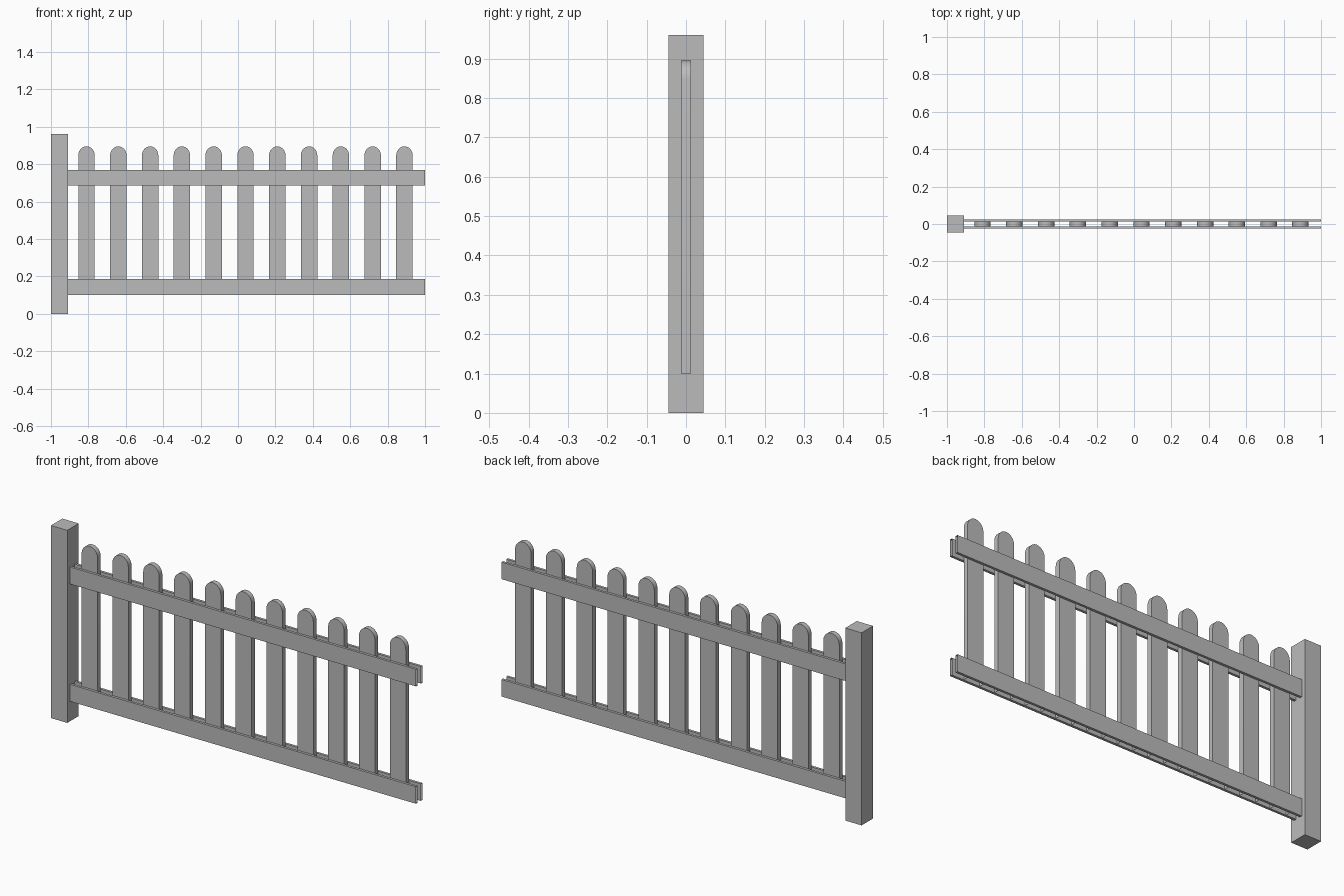
import bpy
import bmesh
import math

cube = bpy.data.objects.get("Cube")
if cube:
    bpy.data.objects.remove(cube, do_unlink=True)

# Single grey paint
GREY = (0.5, 0.5, 0.5, 1.0)
paint = bpy.data.materials.new("grey_paint")
paint.use_nodes = True
paint.diffuse_color = GREY
paint.node_tree.nodes["Principled BSDF"].inputs["Base Color"].default_value = GREY


def prism(name, profile, y0, y1, open_side=None):
    """Extrude an x-z profile along y; drop faces that open_side selects."""
    bm = bmesh.new()
    face = bm.faces.new([bm.verts.new((x, y0, z)) for x, z in profile])
    grown = bmesh.ops.extrude_face_region(bm, geom=[face])
    new_verts = [g for g in grown["geom"] if isinstance(g, bmesh.types.BMVert)]
    bmesh.ops.translate(bm, verts=new_verts, vec=(0, y1 - y0, 0))
    bmesh.ops.recalc_face_normals(bm, faces=bm.faces)
    if open_side:
        hidden = [f for f in bm.faces if open_side(f.normal)]
        bmesh.ops.delete(bm, geom=hidden, context="FACES")
    mesh = bpy.data.meshes.new(name)
    bm.to_mesh(mesh)
    bm.free()
    mesh.materials.append(paint)
    obj = bpy.data.objects.new(name, mesh)
    bpy.context.collection.objects.link(obj)
    return obj


def box(x0, x1, z0, z1):
    return [(x0, z0), (x1, z0), (x1, z1), (x0, z1)]


# Square end post
POST_EDGE = -0.91
prism("post", box(-1, POST_EDGE, 0, 0.96), -0.045, 0.045)

# Paired rails, front and back, with open ends
for level, z in (("lower", 0.1), ("upper", 0.685)):
    for side, y in (("front", -0.025), ("back", 0.0125)):
        prism(f"{level}_{side}_rail", box(POST_EDGE, 1, z, z + 0.085),
              y, y + 0.0125, lambda n: abs(n.x) > 0.9)

# Round-topped pickets with open feet
HALF, SHOULDER, RISE, STEPS = 0.044, 0.847, 0.048, 12
for i in range(11):
    cx = -0.81 + 0.17 * i
    arch = [(cx + HALF * math.cos(math.pi * k / STEPS),
             SHOULDER + RISE * math.sin(math.pi * k / STEPS))
            for k in range(STEPS + 1)]
    profile = [(cx - HALF, 0.1), (cx + HALF, 0.1)] + arch
    picket = prism(f"picket_{i + 1}", profile, -0.0125, 0.0125,
                   lambda n: n.z < -0.9)
    bpy.ops.object.select_all(action="DESELECT")
    picket.select_set(True)
    bpy.context.view_layer.objects.active = picket
    bpy.ops.object.shade_smooth_by_angle(angle=math.radians(30))
